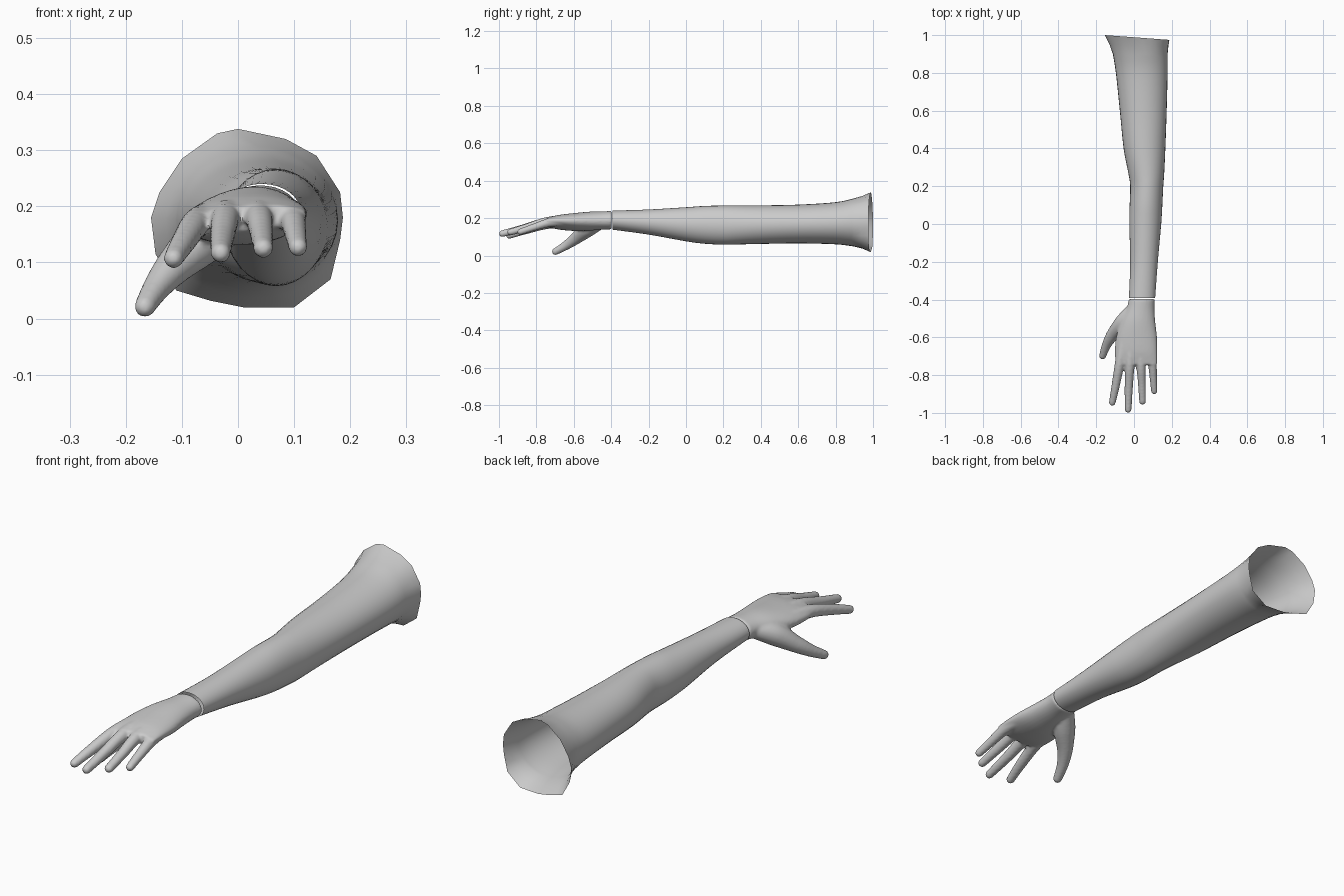
import bpy, bmesh, math
from mathutils import Vector

if "Cube" in bpy.data.objects:
    bpy.data.objects.remove(bpy.data.objects["Cube"])

skin = bpy.data.materials.new("grey skin")
skin.diffuse_color = (0.6, 0.6, 0.6, 1)
skin.use_nodes = True
skin.node_tree.nodes["Principled BSDF"].inputs["Base Color"].default_value = skin.diffuse_color


def spline(rows, steps):
    """Catmull-Rom interpolation through rows of equal length."""
    out = []
    for i in range(len(rows) - 1):
        a, b, c, d = (rows[max(0, min(len(rows) - 1, i + k))] for k in (-1, 0, 1, 2))
        for s in range(steps):
            t = s / steps
            out.append([0.5 * (2 * q + (r - p) * t + (2 * p - 5 * q + 4 * r - e) * t * t
                               + (3 * q - p - 3 * r + e) * t ** 3)
                        for p, q, r, e in zip(a, b, c, d)])
    return out + [list(rows[-1])]


def loft(bm, rings, capped):
    """Bridge equal-sized rings of points."""
    loops = [[bm.verts.new(p) for p in ring] for ring in rings]
    n = len(loops[0])
    faces = []
    for a, b in zip(loops, loops[1:]):
        for i in range(n):
            j = (i + 1) % n
            faces.append(bm.faces.new((a[i], a[j], b[j], b[i])))
    if capped:
        faces += [bm.faces.new(loops[0][::-1]), bm.faces.new(loops[-1])]
    bmesh.ops.recalc_face_normals(bm, faces=faces)


def oval(y, x0, x1, z0, z1, tilt=0, n=32):
    """Oval ring across y; tilt lifts the +x side."""
    ring = []
    for i in range(n):
        a = 2 * math.pi * i / n
        x = (x1 - x0) / 2 * math.cos(a)
        ring.append(((x0 + x1) / 2 + x, y,
                     (z0 + z1) / 2 + (z1 - z0) / 2 * math.sin(a) + tilt * x))
    return ring


def finger(bm, path, n=16):
    """Round tapered tube along (x, y, z, radius) with a dome at the tip."""
    pts = spline(path, 6)
    rings = []

    def ring(c, t, r):
        u = t.cross(Vector((0, 0, 1))).normalized()
        v = u.cross(t)
        rings.append([c + r * (math.cos(2 * math.pi * k / n) * u
                               + math.sin(2 * math.pi * k / n) * v) for k in range(n)])

    for i, p in enumerate(pts):
        a, b = pts[max(i - 1, 0)], pts[min(i + 1, len(pts) - 1)]
        t = (Vector(b[:3]) - Vector(a[:3])).normalized()
        ring(Vector(p[:3]), t, p[3])
    for k in range(1, 6):
        a = math.radians(16 * k)
        ring(Vector(p[:3]) + t * p[3] * math.sin(a), t, p[3] * math.cos(a))
    loft(bm, rings, True)


def make(name, bm):
    me = bpy.data.meshes.new(name)
    bm.to_mesh(me)
    bm.free()
    ob = bpy.data.objects.new(name, me)
    bpy.context.collection.objects.link(ob)
    me.materials.append(skin)
    bpy.ops.object.select_all(action='DESELECT')
    bpy.context.view_layer.objects.active = ob
    ob.select_set(True)
    return ob


# Arm: y, x range, z range from wrist to flared sleeve end
arm_rows = [
    (-0.392, -0.027, 0.112, 0.138, 0.240), (-0.20, -0.02, 0.126, 0.112, 0.246),
    (0.0, -0.025, 0.144, 0.076, 0.258), (0.1, -0.023, 0.150, 0.063, 0.265),
    (0.2, -0.02, 0.155, 0.058, 0.267), (0.27, -0.03, 0.160, 0.059, 0.267),
    (0.4, -0.055, 0.166, 0.062, 0.268), (0.6, -0.075, 0.173, 0.065, 0.272),
    (0.8, -0.096, 0.178, 0.060, 0.285), (0.9, -0.112, 0.178, 0.048, 0.306)]
rings = [oval(*r) for r in spline(arm_rows, 4)]
# Irregular open rim at the shoulder, slanted across x
rim = [(.187, .18), (.182, .225), (.14, .29), (.085, .32), (0, .338), (-.037, .33),
       (-.1, .285), (-.14, .225), (-.155, .18), (-.147, .115), (-.11, .05),
       (-.05, .032), (.01, .02), (.1, .02), (.165, .07), (.182, .14)]
end = []
for i in range(16):
    (x, z), (p, q) = rim[i], rim[(i + 1) % 16]
    end += [(x, z), ((x + p) / 2, (z + q) / 2)]
base = rings[-1]
for f, w in ((0.5, 0.4), (1, 1)):
    rings.append([(b[0] + (x - b[0]) * w, b[1] + (0.9885 - 0.074 * x - b[1]) * f,
                   b[2] + (z - b[2]) * w) for b, (x, z) in zip(base, end)])
bm = bmesh.new()
loft(bm, rings, False)
make("arm", bm)
bpy.ops.object.shade_smooth_by_angle(angle=math.radians(50))

# Hand: palm, fingers and thumb fused into one smooth skin
bm = bmesh.new()
palm = [(-0.397, -0.027, 0.110, 0.140, 0.238, 0), (-0.45, -0.04, 0.108, 0.138, 0.236, 0),
        (-0.52, -0.07, 0.113, 0.133, 0.234, 0.03), (-0.60, -0.095, 0.122, 0.132, 0.226, 0.06),
        (-0.68, -0.102, 0.124, 0.140, 0.216, 0.08), (-0.745, -0.098, 0.122, 0.155, 0.200, 0.08)]
loft(bm, [oval(*r) for r in spline(palm, 4)], True)
fingers = [
    [(-0.055, -0.62, 0.178, 0.030), (-0.076, -0.74, 0.168, 0.026),
     (-0.098, -0.86, 0.135, 0.022), (-0.115, -0.945, 0.107, 0.018)],
    [(-0.015, -0.62, 0.186, 0.030), (-0.022, -0.74, 0.180, 0.026),
     (-0.028, -0.87, 0.145, 0.022), (-0.031, -0.982, 0.117, 0.018)],
    [(0.035, -0.62, 0.188, 0.029), (0.037, -0.74, 0.182, 0.025),
     (0.042, -0.85, 0.150, 0.021), (0.045, -0.939, 0.125, 0.018)],
    [(0.085, -0.60, 0.184, 0.028), (0.096, -0.72, 0.178, 0.024),
     (0.102, -0.81, 0.152, 0.020), (0.107, -0.885, 0.127, 0.017)],
    # thumb with its muscle
    [(-0.005, -0.45, 0.180, 0.034), (-0.055, -0.52, 0.148, 0.046),
     (-0.112, -0.585, 0.095, 0.034), (-0.145, -0.64, 0.055, 0.025),
     (-0.166, -0.698, 0.021, 0.019)]]
for path in fingers:
    finger(bm, path)
hand = make("hand", bm)
mod = hand.modifiers.new("fuse", 'REMESH')
mod.mode = 'VOXEL'
mod.voxel_size = 0.006
mod.use_smooth_shade = True
mod = hand.modifiers.new("soften", 'SMOOTH')
mod.factor = 0.5
mod.iterations = 5
for m in ("fuse", "soften"):
    bpy.ops.object.modifier_apply(modifier=m)
bpy.ops.object.shade_smooth_by_angle(angle=math.radians(60))
